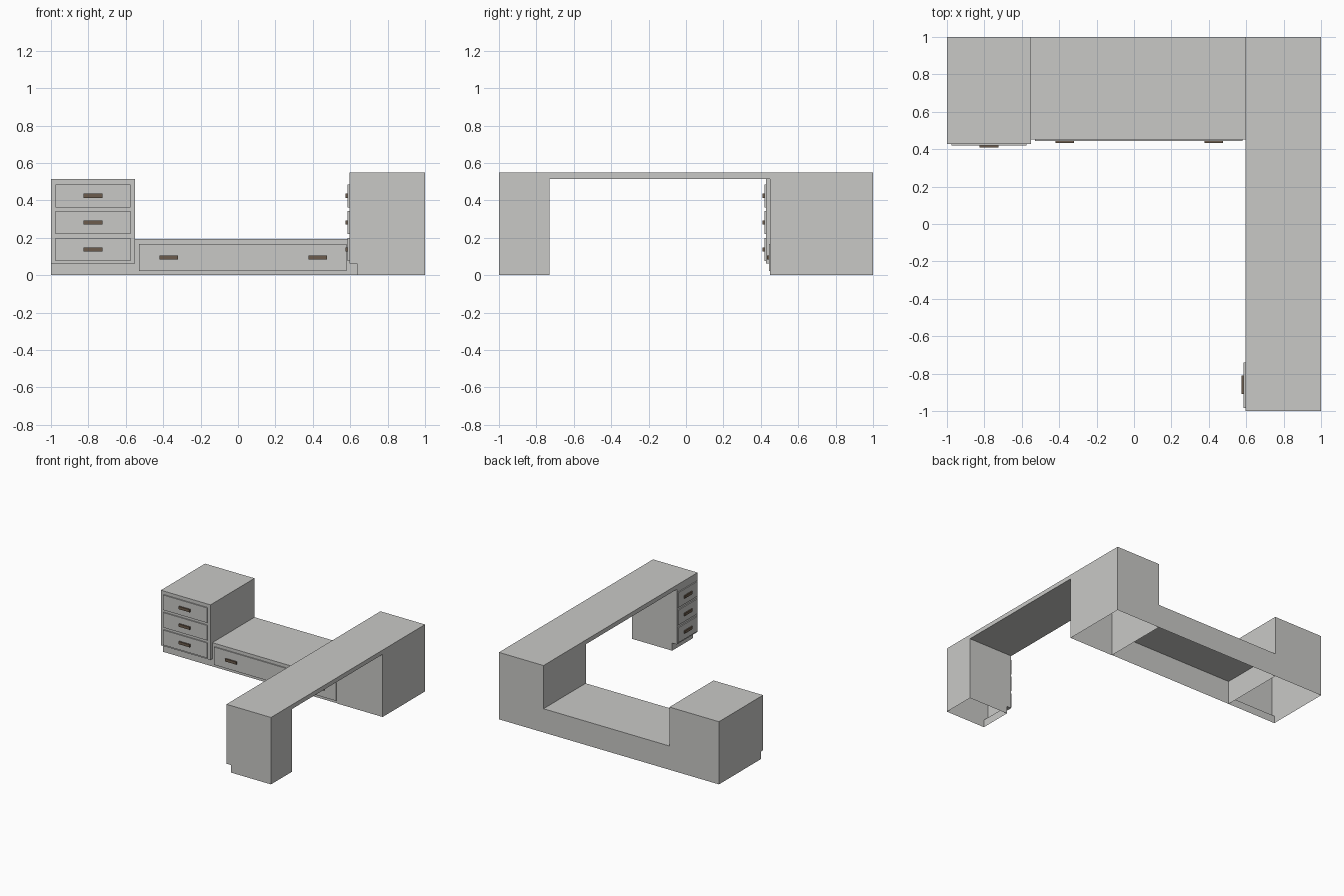
import bpy, bmesh
from mathutils import Vector

if "Cube" in bpy.data.objects:
    bpy.data.objects.remove(bpy.data.objects["Cube"])


def material(name, rgb):
    m = bpy.data.materials.new(name)
    m.diffuse_color = (*rgb, 1)
    m.use_nodes = True
    m.node_tree.nodes["Principled BSDF"].inputs["Base Color"].default_value = m.diffuse_color
    return m


GREY = material("light_grey_board", (0.584, 0.584, 0.568))
BROWN = material("brown_metal", (0.150, 0.108, 0.075))


def finish(name, bm, mat):
    bmesh.ops.recalc_face_normals(bm, faces=bm.faces)
    me = bpy.data.meshes.new(name)
    bm.to_mesh(me)
    bm.free()
    me.materials.append(mat)
    ob = bpy.data.objects.new(name, me)
    bpy.context.collection.objects.link(ob)
    return ob


def box(name, lo, hi, mat=GREY):
    bm = bmesh.new()
    bmesh.ops.create_cube(bm, size=1)
    lo, hi = Vector(lo), Vector(hi)
    for v in bm.verts:
        v.co = [l + (c + 0.5) * (h - l) for c, l, h in zip(v.co, lo, hi)]
    return finish(name, bm, mat)


def shell(name, profile, axis, a, b, skip_z=(0,), caps=True):
    """Extrude a (horizontal, z) profile along x or y; flat runs at skip_z stay open."""
    bm = bmesh.new()
    point = (lambda t, p: (t, p[0], p[1])) if axis == "x" else (lambda t, p: (p[0], t, p[1]))
    rings = [[bm.verts.new(point(t, p)) for p in profile] for t in (a, b)]
    n = len(profile)
    for i in range(n):
        j = (i + 1) % n
        if profile[i][1] == profile[j][1] and profile[i][1] in skip_z:
            continue
        bm.faces.new((rings[0][i], rings[0][j], rings[1][j], rings[1][i]))
    if caps:
        for r in rings:
            bm.faces.new(r)
    return finish(name, bm, GREY)


TOP, SLAB, TOE = 0.55, 0.515, 0.062

# Long desktop and its two supports (hollow, open underneath)
box("desktop", (0.595, -1, SLAB), (1, 1, TOP))
shell("back_support", [(0.45, 0), (0.45, SLAB), (1, SLAB), (1, 0)],
      "x", 0.595, 1, (0, SLAB))
shell("front_pedestal",
      [(0.637, 0), (0.637, TOE), (0.595, TOE), (0.595, SLAB), (1, SLAB), (1, 0)],
      "y", -1, -0.73, (0, SLAB))

# Left pedestal with toe recess, and the low cabinet between
shell("left_pedestal",
      [(0.453, 0), (0.453, TOE), (0.428, TOE), (0.428, SLAB), (1, SLAB), (1, 0)],
      "x", -1, -0.55)
shell("low_cabinet", [(0.453, 0), (0.453, 0.195), (1, 0.195), (1, 0)],
      "x", -0.55, 0.595, caps=False)

# Three drawers with handles on each pedestal
for i, z in enumerate((0.137, 0.281, 0.425)):
    h = 0.0615
    box(f"left_drawer_{i+1}", (-0.975, 0.419, z - h), (-0.575, 0.428, z + h))
    box(f"left_handle_{i+1}", (-0.825, 0.408, z - 0.011), (-0.725, 0.419, z + 0.011), BROWN)
    box(f"front_drawer_{i+1}", (0.586, -0.985, z - h), (0.595, -0.74, z + h))
    box(f"front_handle_{i+1}", (0.576, -0.91, z - 0.011), (0.586, -0.81, z + 0.011), BROWN)

# Wide low drawer with two handles
box("low_drawer", (-0.53, 0.444, 0.022), (0.58, 0.453, 0.168))
for side, x in (("left", -0.37), ("right", 0.427)):
    box(f"low_handle_{side}", (x - 0.05, 0.433, 0.083), (x + 0.05, 0.444, 0.105), BROWN)
